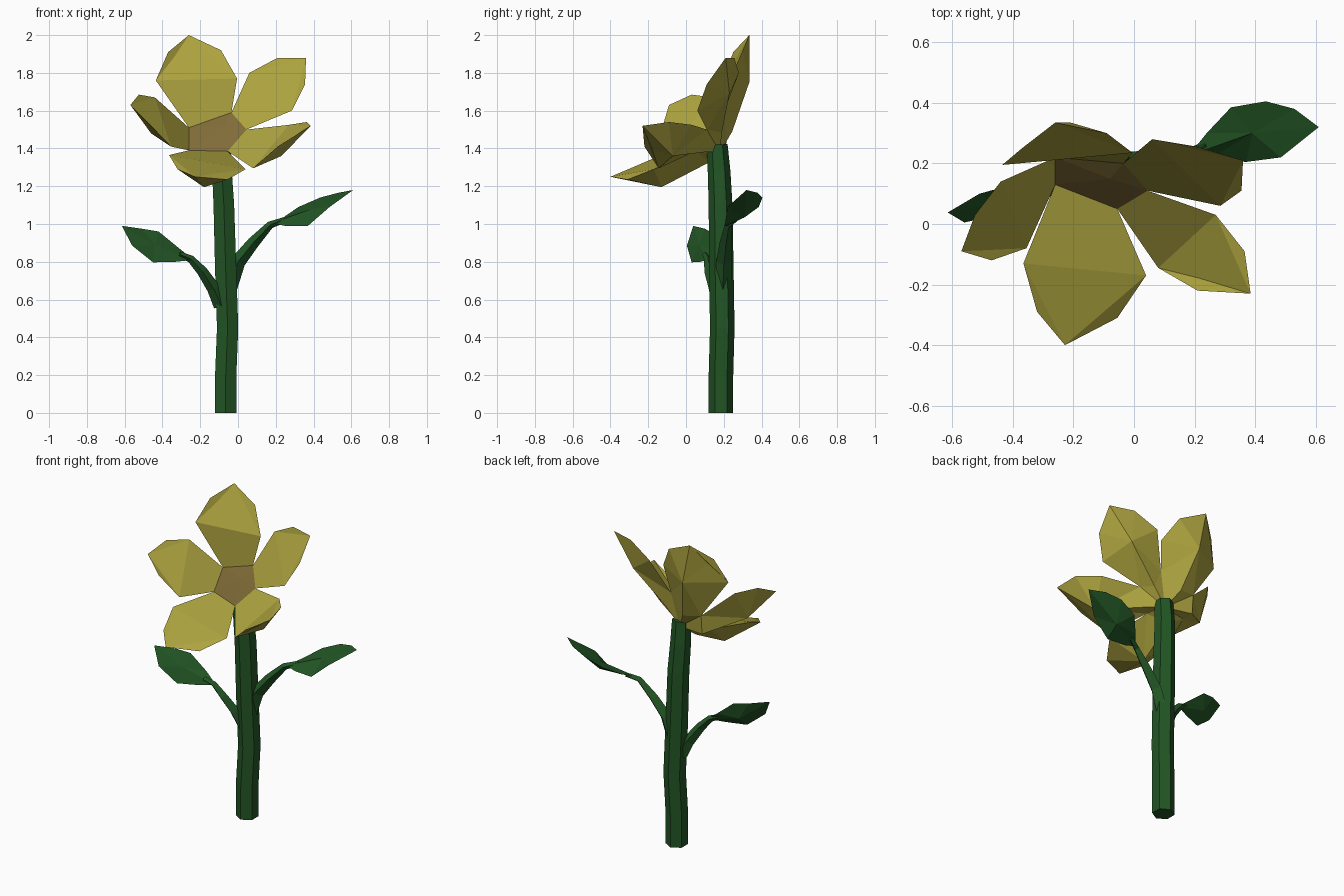
import bpy, bmesh, math
from mathutils import Vector as V

if "Cube" in bpy.data.objects:
    bpy.data.objects.remove(bpy.data.objects["Cube"])

def material(name, rgb):
    m = bpy.data.materials.new(name)
    m.diffuse_color = (*rgb, 1)
    m.use_nodes = True
    m.node_tree.nodes["Principled BSDF"].inputs["Base Color"].default_value = m.diffuse_color
    return m

GREEN = material("stem_green", (0.016, 0.09, 0.018))
YELLOW = material("petal_yellow", (0.42, 0.37, 0.05))
BROWN = material("centre_brown", (0.22, 0.15, 0.04))

def build(name, faces, mat):
    """Weld a list of polygons given as point lists into one object."""
    bm = bmesh.new()
    for f in faces:
        bm.faces.new([bm.verts.new(p) for p in f])
    bmesh.ops.remove_doubles(bm, verts=bm.verts, dist=0.0005)
    bmesh.ops.recalc_face_normals(bm, faces=bm.faces)
    me = bpy.data.meshes.new(name)
    bm.to_mesh(me)
    bm.free()
    me.materials.append(mat)
    ob = bpy.data.objects.new(name, me)
    bpy.context.collection.objects.link(ob)
    return ob

def tube(name, path, sides, mat):
    """Faceted tube through (x, y, z, radius) points."""
    pts = [V(p[:3]) for p in path]
    rings = []
    for i, p in enumerate(pts):
        t = (pts[min(i + 1, len(pts) - 1)] - pts[max(i - 1, 0)]).normalized()
        u = (V((0, 1, 0)) - t * t.y).normalized()
        w = t.cross(u)
        r = path[i][3]
        rings.append([p + r * (u * math.cos(a) + w * math.sin(a))
                      for a in (math.tau * k / sides for k in range(sides))])
    faces = [rings[0], rings[-1]]
    for a, b in zip(rings, rings[1:]):
        faces += [[a[k], a[(k + 1) % sides], b[(k + 1) % sides], b[k]] for k in range(sides)]
    return build(name, faces, mat)

def fan(apex, ring):
    return [[apex, a, b] for a, b in zip(ring, ring[1:])]

# Stem
tube("stem", [(-.065, .185, 0, .065), (-.065, .185, .2, .065), (-.055, .192, .45, .065),
              (-.065, .187, .75, .065), (-.075, .183, 1.1, .063), (-.085, .175, 1.28, .06),
              (-.085, .165, 1.42, .055)], 6, GREEN)

# Flower centre: rim corners shared with the petals
rim = [V(p) for p in [(-.26, .22, 1.51), (-.035, .20, 1.59), (.045, .11, 1.50),
                      (-.055, .05, 1.385), (-.26, .13, 1.39)]]
build("flower_centre", fan(V((-.08, .15, 1.515)), rim + rim[:1]), BROWN)

# Petals: outline from first wide point round the tip to the other, then back keel
petals = {
    "top_petal": [(-.435, .195, 1.76), (-.37, .25, 1.91), (-.26, .335, 2.0),
                  (-.09, .30, 1.92), (-.005, .235, 1.77), (-.21, .335, 1.75)],
    "upper_right_petal": [(.06, .28, 1.80), (.21, .255, 1.88), (.36, .21, 1.88),
                          (.355, .11, 1.74), (.285, .06, 1.60), (.21, .23, 1.69)],
    "lower_right_petal": [(.27, .03, 1.525), (.365, -.09, 1.54), (.385, -.23, 1.52),
                          (.21, -.22, 1.41), (.08, -.145, 1.295), (.23, -.07, 1.36)],
    "front_petal": [(-.365, -.13, 1.365), (-.32, -.29, 1.29), (-.228, -.40, 1.25),
                    (-.055, -.31, 1.235), (.04, -.17, 1.29), (-.18, -.13, 1.195)],
    "left_petal": [(-.355, -.08, 1.41), (-.47, -.12, 1.53), (-.57, -.09, 1.63),
                   (-.525, .03, 1.685), (-.44, .14, 1.67), (-.46, .04, 1.48)],
}
pairs = [(0, 1), (1, 2), (2, 3), (4, 3), (4, 0)]
roots = []
for (name, pts), (i, j) in zip(petals.items(), pairs):
    *edge, keel = [V(p) for p in pts]
    b0, b1 = rim[i], rim[j]
    root = (b0 + b1) / 2 + V((0, .035, -.06))
    roots.append(root)
    front = [[b0, edge[0], edge[4], b1]] + fan(edge[2], [edge[0], edge[4]])
    front += [[edge[0], edge[1], edge[2]], [edge[2], edge[3], edge[4]]]
    back = fan(keel, [root, b0] + edge + [b1, root])
    build(name, front + back, YELLOW)

# Cup under the flower joining the petal roots to the stem
loop = []
for k in range(5):
    loop += [rim[k], roots[k]]
build("flower_cup", fan(V((-.082, .18, 1.38)), loop + loop[:1]), YELLOW)

# Leaf stalks
tube("right_leaf_stalk", [(-.05, .195, .66, .045), (.0, .20, .80, .04), (.08, .21, .90, .032),
                          (.17, .225, .995, .02), (.24, .26, 1.02, .015)], 4, GREEN)
tube("left_leaf_stalk", [(-.09, .18, .57, .04), (-.13, .155, .66, .035), (-.19, .125, .75, .028),
                         (-.25, .115, .815, .02), (-.31, .10, .84, .015)], 4, GREEN)

# Leaf blades: outline plus an upper and a lower midrib point
leaves = {
    "right_leaf": ([(.18, .225, 1.005), (.24, .30, 1.035), (.32, .385, 1.09), (.435, .405, 1.14),
                    (.53, .38, 1.165), (.61, .32, 1.18), (.485, .22, 1.09), (.37, .205, .99),
                    (.25, .215, .99)], (.39, .30, 1.08), (.39, .31, 1.035)),
    "left_leaf": ([(-.235, .115, .81), (-.31, .13, .87), (-.42, .125, .96), (-.51, .10, .975),
                   (-.615, .038, .99), (-.56, .005, .885), (-.45, .03, .797),
                   (-.33, .075, .80)], (-.44, .07, .89), (-.44, .10, .86)),
}
for name, (outline, top, bottom) in leaves.items():
    ring = [V(p) for p in outline]
    ring.append(ring[0])
    build(name, fan(V(top), ring) + fan(V(bottom), ring), GREEN)
